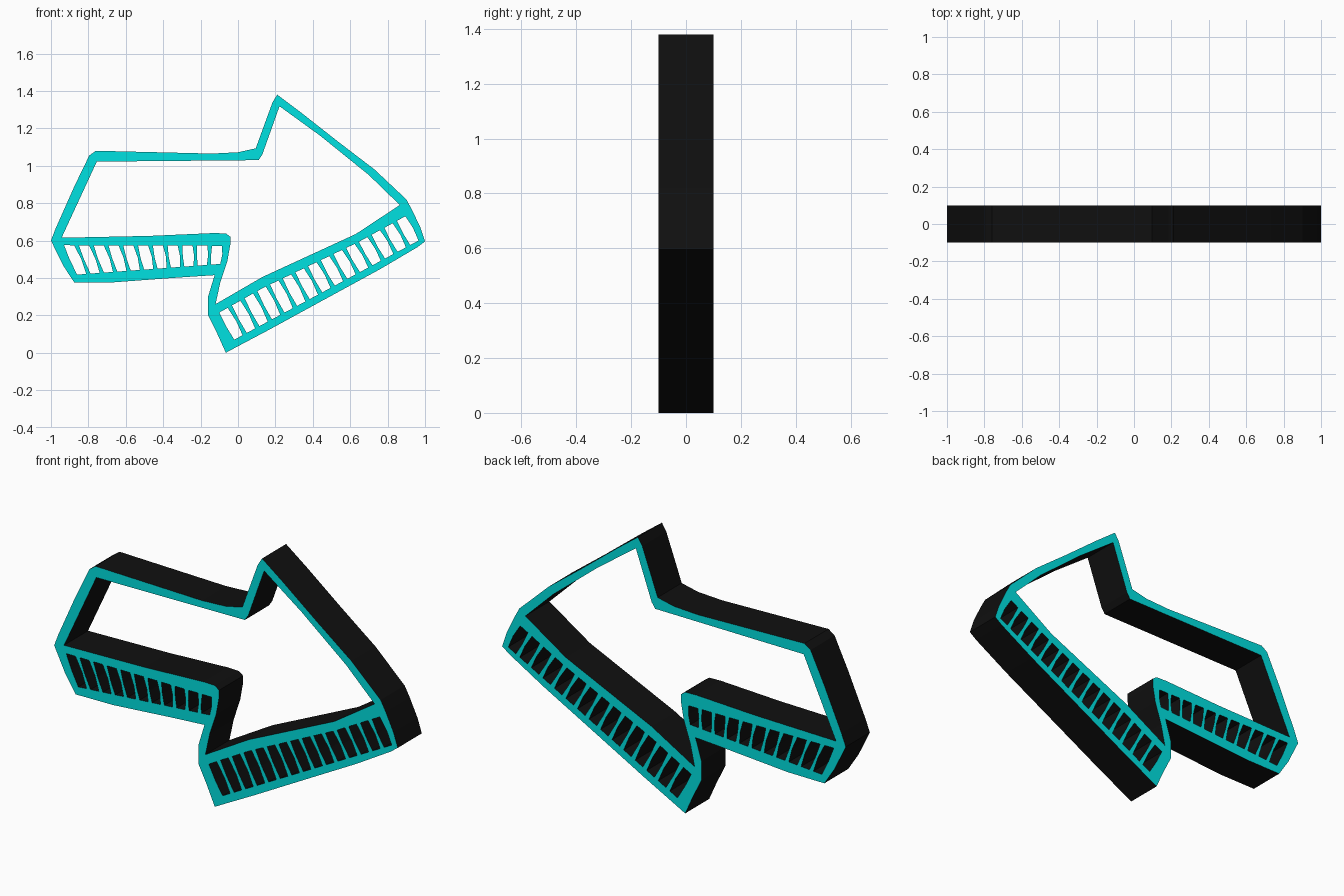
import bpy

if "Cube" in bpy.data.objects:
    bpy.data.objects.remove(bpy.data.objects["Cube"])

DEPTH = 0.1

def material(name, rgb):
    m = bpy.data.materials.new(name)
    m.diffuse_color = (*rgb, 1)
    m.use_nodes = True
    m.node_tree.nodes["Principled BSDF"].inputs["Base Color"].default_value = m.diffuse_color
    return m

cyan = material("cyan_face", (0.0, 0.75, 0.75))
black = material("black_side", (0.005, 0.005, 0.005))

def along(path, t):
    """Point at x-fraction t of a left-to-right polyline."""
    x = path[0][0] + t * (path[-1][0] - path[0][0])
    for (x0, z0), (x1, z1) in zip(path, path[1:]):
        if x <= x1 + 1e-6:
            return x, z0 + (z1 - z0) * (x - x0) / (x1 - x0)

def slots(top, bottom, count, fill, bow):
    """Slightly bowed slots between two rails."""
    out = []
    for i in range(count):
        a, b = i / (count - 1 + fill), (i + fill) / (count - 1 + fill)
        (x0, z0), (x1, z1) = along(top, a), along(top, b)
        (x2, z2), (x3, z3) = along(bottom, b), along(bottom, a)
        out.append([(x0, z0), (x1, z1),
                    ((x1 + x2) / 2 + bow, (z1 + z2) / 2 + bow / 3), (x2, z2),
                    (x3, z3), ((x0 + x3) / 2 - bow / 2, (z0 + z3) / 2 - bow / 3)])
    return out

# Outer silhouette of the bent arrow
outer = [(-1, .6), (-.975, .665), (-.875, .89), (-.795, 1.055), (-.76, 1.08),
         (-.47, 1.073), (-.14, 1.065), (0, 1.072), (.095, 1.093), (.13, 1.19),
         (.185, 1.34), (.21, 1.38), (.33, 1.29), (.54, 1.125), (.73, .98),
         (.90, .82), (.93, .765), (.975, .67), (1, .595), (.96, .565),
         (.76, .447), (.435, .27), (.17, .125), (0, .035), (-.065, 0),
         (-.11, .10), (-.16, .20), (-.16, .30), (-.125, .415), (-.31, .403),
         (-.66, .377), (-.875, .375), (-.935, .467)]

# Large opening
opening = [(-.943, .615), (-.755, 1.022), (.11, 1.03), (.13, 1.06), (.222, 1.318),
           (.44, 1.16), (.70, .95), (.865, .79), (.63, .635), (.13, .405),
           (-.12, .26), (-.095, .375), (-.057, .49), (-.04, .585), (-.04, .62),
           (-.065, .638), (-.13, .64), (-.47, .625)]

tail_slots = slots([(-.93, .575), (-.085, .572)], [(-.86, .418), (-.095, .475)],
                   11, .68, .006)
head_slots = slots([(-.10, .215), (.13, .345), (.64, .59), (.895, .73)],
                   [(-.02, .07), (.965, .60)], 15, .66, .006)

# Flat filled profile with holes, given thickness and stood upright
curve = bpy.data.curves.new("arrow_frame", 'CURVE')
curve.dimensions, curve.fill_mode, curve.extrude = '2D', 'BOTH', DEPTH
for loop in [outer, opening] + tail_slots + head_slots:
    s = curve.splines.new('POLY')
    s.points.add(len(loop) - 1)
    for p, (x, z) in zip(s.points, loop):
        p.co = (x, z, 0, 1)
    s.use_cyclic_u = True
frame = bpy.data.objects.new("arrow_frame", curve)
bpy.context.collection.objects.link(frame)
frame.rotation_euler.x = 1.5707963
bpy.context.view_layer.objects.active = frame
frame.select_set(True)
bpy.ops.object.convert(target='MESH')
bpy.ops.object.transform_apply(rotation=True)

# Cyan front and back, black edge walls
mesh = bpy.context.object.data
mesh.materials.clear()
mesh.materials.append(cyan)
mesh.materials.append(black)
for f in mesh.polygons:
    f.material_index = 0 if abs(f.normal.y) > .5 else 1
    f.use_smooth = False
